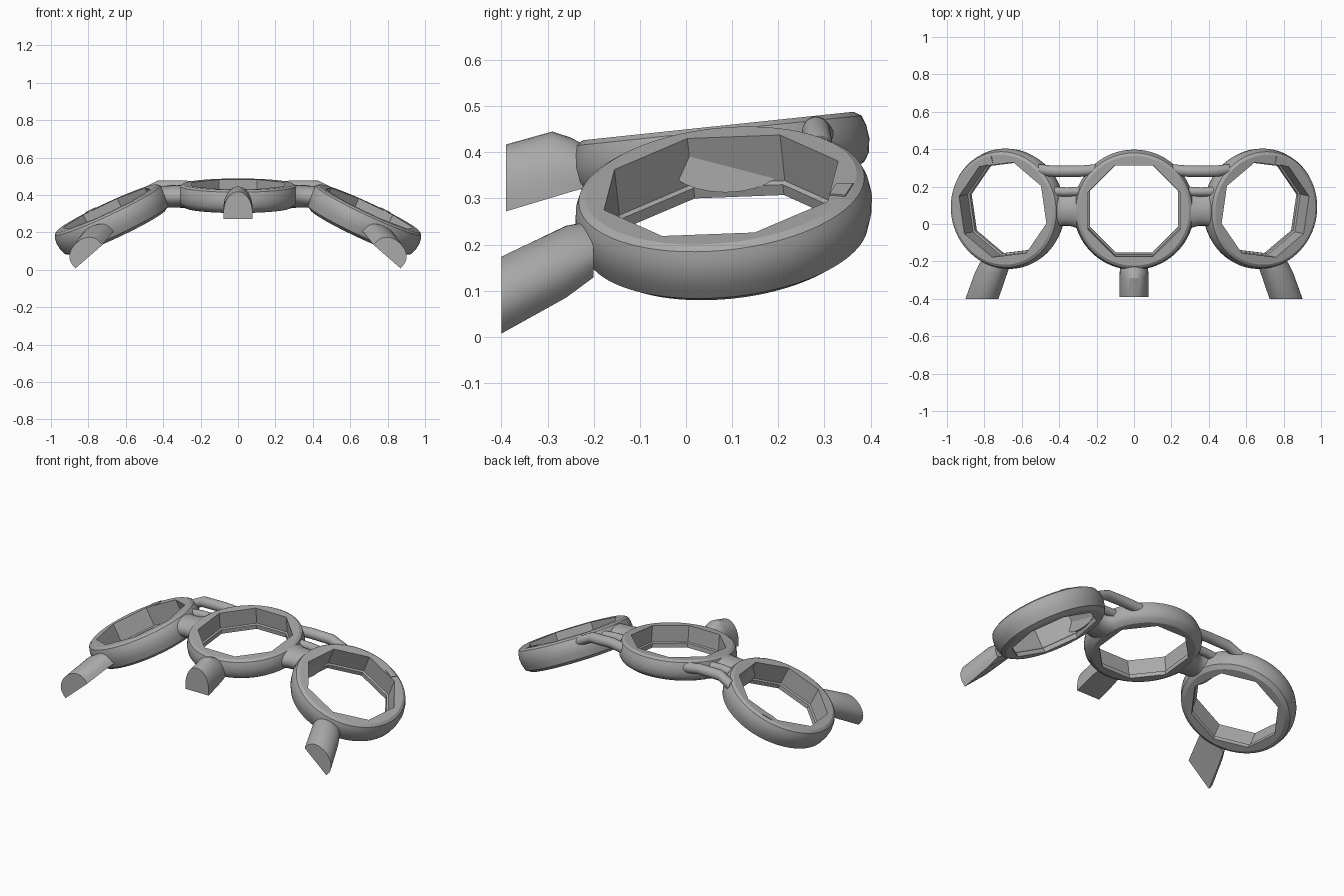
import bpy, bmesh
from math import cos, sin, pi, radians
from mathutils import Matrix, Vector

if "Cube" in bpy.data.objects:
    bpy.data.objects.remove(bpy.data.objects["Cube"])

grey = bpy.data.materials.new("plain_grey")
grey.use_nodes = True
GREY = (0.4, 0.4, 0.4, 1)
grey.diffuse_color = GREY
grey.node_tree.nodes["Principled BSDF"].inputs["Base Color"].default_value = GREY


def loft(name, loops, side=1, matrix=Matrix(), closed=False):
    """Skin a list of equal loops; closed joins last to first, otherwise the ends are capped."""
    bm = bmesh.new()
    rows = []
    for loop in loops:
        row = []
        for p in loop:
            v = matrix @ Vector(p)
            v.x *= side
            row.append(bm.verts.new(v))
        rows.append(row)
    pairs = list(zip(rows, rows[1:]))
    if closed:
        pairs.append((rows[-1], rows[0]))
    else:
        bm.faces.new(rows[0])
        bm.faces.new(rows[-1])
    n = len(rows[0])
    for a, b in pairs:
        for i in range(n):
            j = (i + 1) % n
            bm.faces.new((a[i], a[j], b[j], b[i]))
    bmesh.ops.recalc_face_normals(bm, faces=bm.faces)
    mesh = bpy.data.meshes.new(name)
    bm.to_mesh(mesh)
    bm.free()
    mesh.materials.append(grey)
    obj = bpy.data.objects.new(name, mesh)
    bpy.context.collection.objects.link(obj)
    bpy.ops.object.select_all(action="DESELECT")
    obj.select_set(True)
    bpy.context.view_layer.objects.active = obj
    bpy.ops.object.shade_smooth_by_angle(angle=radians(30))
    return obj


SEG = 96


def ring(name, thick, matrix, side=1):
    """Round rim with an octagonal hole and a small lip at the bottom of it."""
    outer = [(0.295, 0), (0.311, -0.010), (0.319, -0.030), (0.323, -0.06),
             (0.319, -0.09), (0.308, 0.016 - thick), (0.283, -thick)]
    inner = [(0.236, -thick), (0.236, 0.025 - thick), (0.245, 0.030 - thick), (0.245, 0)]
    loops = []
    for r, z in outer:
        loops.append([(r * cos(2 * pi * i / SEG), r * sin(2 * pi * i / SEG), z)
                      for i in range(SEG)])
    for apothem, z in inner:
        loop = []
        for i in range(SEG):
            a = 2 * pi * i / SEG
            r = apothem / cos((a + pi / 8) % (pi / 4) - pi / 8)
            loop.append((r * cos(a), r * sin(a), z))
        loops.append(loop)
    loft(name, loops, side, matrix, closed=True)


def tube(name, stations, side):
    """Elliptical sections across x: (x, y, z, half depth, half height)."""
    loops = [[(x, y + ry * cos(2 * pi * i / 24), z + rz * sin(2 * pi * i / 24))
              for i in range(24)] for x, y, z, ry, rz in stations]
    loft(name, loops, side)


def arch(center, angle, half_width, height):
    """Flat-bottomed arch in the xz plane, turned by angle."""
    pts = [(-half_width, 0)]
    for i in range(17):
        a = pi - pi * i / 16
        pts.append((half_width * cos(a), 0.02 + (height - 0.02) * sin(a) ** 0.9
                    if 0 < i < 16 else 0.02))
    pts.append((half_width, 0))
    c, s = cos(angle), sin(angle)
    return [(center[0] + x * c - z * s, center[1] + x * s + z * c) for x, z in pts]


def leg(name, y, sections, side=1):
    """Stub leg with a vertical cut front; sections: (dy, centre, angle, half width, height)."""
    loft(name, [[(x, y + dy, z) for x, z in arch(c, a, w, h)]
                for dy, c, a, w, h in sections], side)


# Middle ring and leg
tilt = Matrix.Rotation(radians(6), 4, "X")
ring("middle_ring", 0.125, Matrix.Translation((0, 0.07, 0.457)) @ tilt)
leg("middle_leg", -0.39, [(0, (0, 0.272), 0, 0.078, 0.145),
                          (0.10, (0, 0.302), 0, 0.078, 0.143),
                          (0.14, (0, 0.314), 0, 0.076, 0.118),
                          (0.18, (0, 0.325), 0, 0.070, 0.085)])

# Side parts, built for the left and mirrored for the right
place = (Matrix.Translation((0.702, 0.076, 0.328)) @ tilt
         @ Matrix.Rotation(radians(25), 4, "Y") @ Matrix.Rotation(radians(-9), 4, "Z"))
lean = radians(-41)
for word, s in (("left", 1), ("right", -1)):
    ring(word + "_ring", 0.14, place, s)

    # Thin raised pad on the rim
    pad = [[(r * cos(radians(a)), r * sin(radians(a)), z)
            for r, a in ((0.256, 74), (0.293, 74), (0.293, 86), (0.256, 86))]
           for z in (-0.004, 0.004)]
    loft(word + "_rim_pad", pad, s, place)

    leg(word + "_leg", -0.40, [(0, (0.797, 0.070), lean, 0.096, 0.100),
                               (0.14, (0.750, 0.140), lean * 0.9, 0.092, 0.098),
                               (0.20, (0.730, 0.170), lean * 0.7, 0.085, 0.075)], s)

    # Waisted bridge between the rings
    tube(word + "_bridge", [(0.275, 0.085, 0.390, 0.125, 0.062),
                            (0.315, 0.080, 0.392, 0.098, 0.060),
                            (0.345, 0.075, 0.392, 0.085, 0.059),
                            (0.385, 0.075, 0.390, 0.085, 0.059),
                            (0.415, 0.080, 0.386, 0.098, 0.061),
                            (0.450, 0.085, 0.375, 0.125, 0.062)], s)

    # Two thin bars behind the bridge
    tube(word + "_inner_bar", [(0.27, 0.175, 0.425, 0.026, 0.026),
                               (0.36, 0.172, 0.428, 0.024, 0.024),
                               (0.45, 0.175, 0.415, 0.026, 0.026)], s)
    tube(word + "_back_bar", [(0.20, 0.290, 0.438, 0.030, 0.030),
                              (0.29, 0.282, 0.448, 0.030, 0.030),
                              (0.43, 0.282, 0.446, 0.030, 0.030),
                              (0.51, 0.290, 0.405, 0.030, 0.030)], s)
